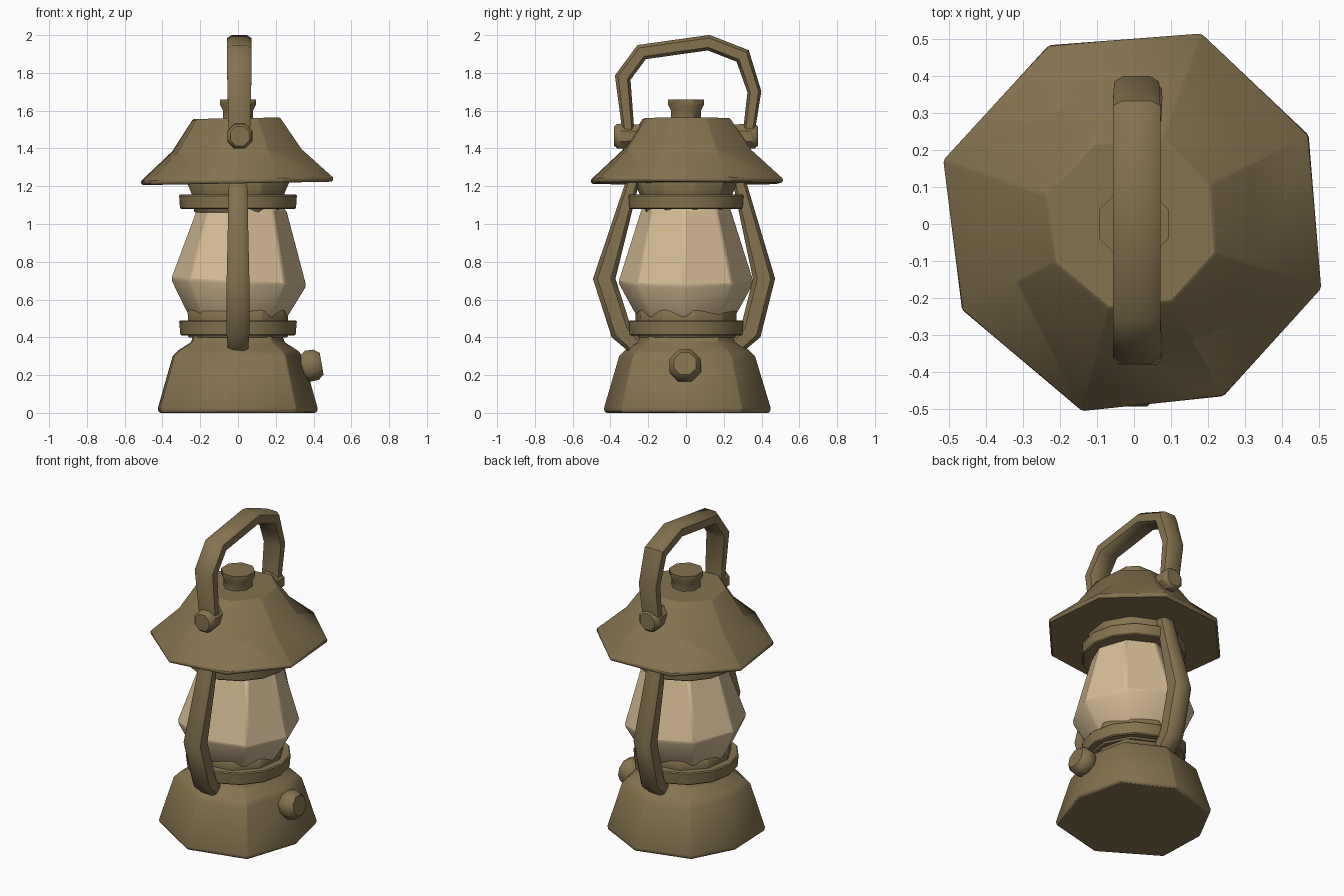
import bpy, bmesh, math
from mathutils import Matrix, Vector

cube = bpy.data.objects.get("Cube")
if cube:
    bpy.data.objects.remove(cube)


def material(name, colour):
    m = bpy.data.materials.new(name)
    m.use_nodes = True
    m.diffuse_color = colour
    bsdf = m.node_tree.nodes["Principled BSDF"]
    bsdf.inputs["Base Color"].default_value = colour
    bsdf.inputs["Roughness"].default_value = 0.8
    return m


METAL = material("aged brass", (0.238, 0.171, 0.078, 1))
GLASS = material("warm glass", (0.66, 0.50, 0.295, 1))


def finish(name, bm, mat, bevel=0.0):
    bmesh.ops.recalc_face_normals(bm, faces=bm.faces)
    mesh = bpy.data.meshes.new(name)
    bm.to_mesh(mesh)
    bm.free()
    mesh.materials.append(mat)
    obj = bpy.data.objects.new(name, mesh)
    bpy.context.collection.objects.link(obj)
    if bevel:
        mod = obj.modifiers.new("soft edges", "BEVEL")
        mod.width = bevel
        mod.segments = 1
        mod.angle_limit = math.radians(30)
    bpy.ops.object.select_all(action="DESELECT")
    obj.select_set(True)
    bpy.context.view_layer.objects.active = obj
    bpy.ops.object.shade_smooth_by_angle(angle=math.radians(42))
    return obj


def skin(bm, rings):
    """Bridge equal rings of vertices and cap both ends."""
    n = len(rings[0])
    for a, b in zip(rings, rings[1:]):
        for i in range(n):
            j = (i + 1) % n
            bm.faces.new((a[i], a[j], b[j], b[i]))
    bm.faces.new(rings[0])
    bm.faces.new(rings[-1])


def polygon(sides, turn):
    return [(math.radians(turn) + math.tau * i / sides, 1) for i in range(sides)]


def hand_cut(corners):
    """Uneven outline from (degrees, radius factor) pairs."""
    return [(math.radians(a), f) for a, f in corners]


def loft(name, outline, profile, mat=METAL, bevel=0.006, place=None):
    """Stack an outline at (radius, height) pairs into a faceted solid."""
    bm = bmesh.new()
    rings = [[bm.verts.new((r * f * math.cos(a), r * f * math.sin(a), z)) for a, f in outline]
             for r, z in profile]
    skin(bm, rings)
    if place:
        bm.transform(place)
    return finish(name, bm, mat, bevel)


def sweep(name, path, half_w, half_t, x=0.0):
    """Sweep a chamfered bar along (y, z, thickness factor) points."""
    bm = bmesh.new()
    pts = [Vector(p[:2]) for p in path]
    c = 0.6
    section = [(1, -c), (1, c), (c, 1), (-c, 1), (-1, c), (-1, -c), (-c, -1), (c, -1)]
    rings = []
    for i, p in enumerate(pts):
        before = (p - pts[i - 1]).normalized() if i else None
        after = (pts[i + 1] - p).normalized() if i + 1 < len(pts) else None
        t = ((before or after) + (after or before)).normalized()
        side = Vector((-t.y, t.x))
        k = path[i][2]
        thick = half_t * k / max(0.7, t.dot(after or before))
        wide = half_w * (1 + k) / 2
        ring = []
        for u, v in section:
            q = p + side * v * thick
            ring.append(bm.verts.new((x + u * wide, q.x, q.y)))
        rings.append(ring)
    skin(bm, rings)
    return finish(name, bm, METAL)


def tilted(angle, z, x=0.0):
    """Lean a part sideways about a point on its axis."""
    return Matrix.Translation((x, 0, z)) @ Matrix.Rotation(angle, 4, "Y") @ Matrix.Translation((0, 0, -z))


EIGHT = polygon(8, 22.5)
TEN = polygon(10, 10)
ROUND = polygon(14, 0)

# Oil tank with uneven corners, and the neck above it
tank = hand_cut([(-1, 0.93), (40, 1.02), (83, 1), (129, 1.01), (167, 0.96), (208, 1.03), (262, 0.97), (312, 1.02)])
loft("base_tank", tank, [(0.445, 0), (0.455, 0.02), (0.37, 0.30), (0.34, 0.33), (0.265, 0.375), (0.25, 0.42)])
loft("lower_neck", TEN, [(0.27, 0.40), (0.27, 0.50), (0.272, 0.545)])
loft("lower_ring", ROUND, [(0.305, 0.41), (0.312, 0.49)])

# Glass globe, leaning slightly
loft("glass_globe", polygon(8, -2), [(0.24, 0.48), (0.28, 0.54), (0.362, 0.69), (0.235, 1.09)], GLASS, 0.01,
     tilted(0.05, 0.7, 0.004))

# Collar under the roof
loft("upper_collar", TEN, [(0.235, 1.06), (0.25, 1.16), (0.28, 1.23)])
loft("upper_ring", ROUND, [(0.307, 1.08), (0.312, 1.155)])

# Roof with uneven corners, slightly tilted, and its chimney cap
eaves = hand_cut([(27, 0.99), (70.5, 1.02), (115.5, 1), (161.5, 1.015),
                  (206.5, 0.97), (254.5, 0.98), (297.5, 0.98), (341, 1)])
loft("roof", eaves, [(0.53, 1.215), (0.536, 1.235), (0.36, 1.39), (0.242, 1.56)], place=tilted(-0.018, 1.22))
loft("chimney_cap", EIGHT, [(0.088, 1.54), (0.086, 1.60), (0.102, 1.63), (0.102, 1.66)], bevel=0)

# Side bars, front and back, thinner towards the roof
for name, s, mid in (("front_bar", -1, 0.433), ("back_bar", 1, 0.413)):
    sweep(name, [(s * 0.278, 1.24, 0.6), (s * mid, 0.71, 1), (s * 0.343, 0.43, 1), (s * 0.275, 0.36, 0.8)],
          0.06, 0.057)

# Carrying handle and the pivots that hold it
sweep("handle", [(-0.30, 1.44, 0.75), (-0.335, 1.775, 1), (-0.235, 1.91, 1), (0.12, 1.96, 1),
                 (0.30, 1.89, 1), (0.362, 1.70, 0.9), (0.325, 1.43, 0.75)], 0.064, 0.04, 0.007)
for name, s in (("front_pivot", -1), ("back_pivot", 1)):
    aim = Matrix.Translation((0.01, 0, 1.465)) @ Matrix.Rotation(-s * math.pi / 2, 4, "X")
    loft(name, EIGHT, [(0.065, 0.23), (0.072, 0.34), (0.07, 0.365), (0.055, 0.38)], bevel=0, place=aim)

# Wick knob on the left side
aim = Matrix.Translation((0.30, -0.005, 0.235)) @ Matrix.Rotation(math.radians(80), 4, "Y")
loft("wick_knob", EIGHT, [(0.06, 0), (0.07, 0.045), (0.09, 0.07), (0.088, 0.115), (0.064, 0.145)],
     bevel=0, place=aim)
